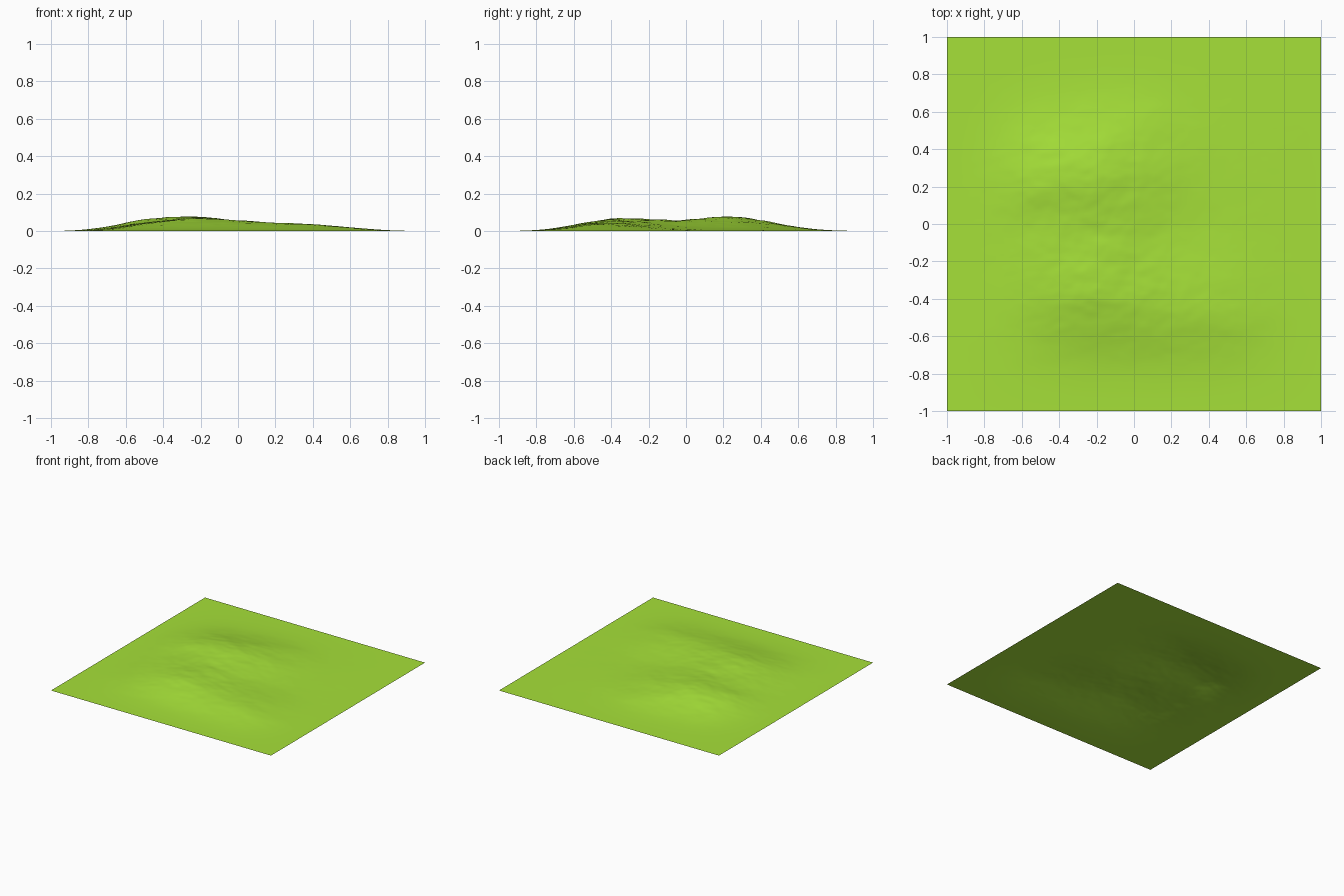
import bpy, bmesh, math
from mathutils import Vector, noise

if "Cube" in bpy.data.objects:
    bpy.data.objects.remove(bpy.data.objects["Cube"])

# Broad hills: centre x, centre y, radius x, radius y, height
HILLS = [
    (-0.36, 0.24, 0.27, 0.20, 0.056),   # main summit
    (-0.02, 0.34, 0.22, 0.24, 0.020),   # north-east shoulder
    (-0.24, -0.32, 0.27, 0.23, 0.052),  # southern summit
    (0.32, -0.47, 0.30, 0.20, 0.028),   # low eastern spur
    (-0.10, 0.00, 0.55, 0.50, 0.012),   # base swell
]


def edge_fade(t):
    """1 in the middle, easing to 0 at the border."""
    t = min(1.0, max(0.0, (1.0 - abs(t)) / 0.5))
    return t * t * (3 - 2 * t)


def height(x, y):
    z = sum(h * math.exp(-((x - cx) / rx) ** 2 / 2 - ((y - cy) / ry) ** 2 / 2)
            for cx, cy, rx, ry, h in HILLS)
    # Small ridges, elongated along x, stronger on high ground
    p = Vector((x * 3.5 + 4.1, y * 5.5 + 1.7, 0.3))
    rough = noise.fractal(p, 0.9, 2.0, 5)
    z *= 1.0 + 0.10 * rough
    return max(0.0, z * edge_fade(x) ** 0.7 * edge_fade(y) ** 0.7)


# Terrain sheet
bm = bmesh.new()
bmesh.ops.create_grid(bm, x_segments=127, y_segments=127, size=1.0)
for v in bm.verts:
    v.co.z = height(v.co.x, v.co.y)
for f in bm.faces:
    f.smooth = True
mesh = bpy.data.meshes.new("terrain")
bm.to_mesh(mesh)
bm.free()
terrain = bpy.data.objects.new("terrain", mesh)
bpy.context.collection.objects.link(terrain)

# Grass colour
grass = bpy.data.materials.new("grass")
grass.diffuse_color = (0.38, 0.75, 0.04, 1)
grass.use_nodes = True
grass.node_tree.nodes["Principled BSDF"].inputs["Base Color"].default_value = grass.diffuse_color
mesh.materials.append(grass)
